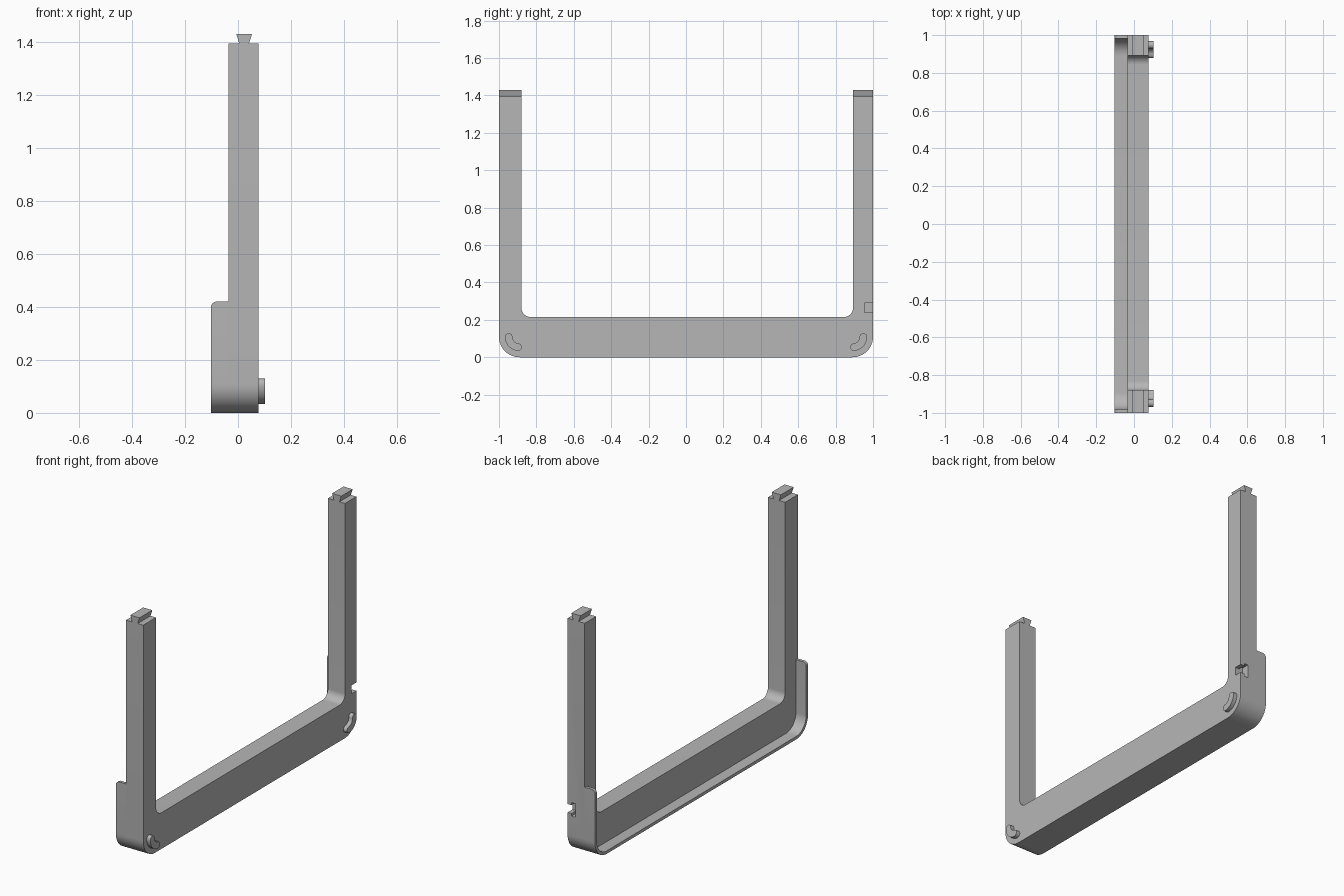
import bpy, bmesh
from math import sin, cos, radians

cube = bpy.data.objects.get("Cube")
if cube:
    bpy.data.objects.remove(cube, do_unlink=True)

grey = bpy.data.materials.new("plain grey")
grey.use_nodes = True
grey.diffuse_color = (0.47, 0.47, 0.47, 1)
grey.node_tree.nodes["Principled BSDF"].inputs["Base Color"].default_value = grey.diffuse_color

FACE_X, STEP_X, LIP_X = 0.078, -0.035, -0.102   # outer face, frame back, lip edge
OUTER_R, INNER_R = 0.11, 0.05
FLOOR, SHOULDER, TIP = 0.215, 1.393, 1.43
LIP_TOP, WALL = 0.42, 0.018
FRONT_IN, BACK_IN = -0.88, 0.893                # inner faces of the two posts


def arc(cy, cz, r, a0, a1, n=12):
    """Points along a circular arc, angles in degrees."""
    steps = [radians(a0 + (a1 - a0) * i / n) for i in range(n + 1)]
    return [(cy + r * cos(a), cz + r * sin(a)) for a in steps]


def prism(name, profile, lo, hi, axis):
    """Extrude a closed profile along x (profile is y,z) or y (profile is x,z)."""
    place = (lambda p, t: (t, p[0], p[1])) if axis == "x" else (lambda p, t: (p[0], t, p[1]))
    bm = bmesh.new()
    face = bm.faces.new([bm.verts.new(place(p, lo)) for p in profile])
    result = bmesh.ops.extrude_face_region(bm, geom=[face])
    moved = [v for v in result["geom"] if isinstance(v, bmesh.types.BMVert)]
    bmesh.ops.translate(bm, verts=moved, vec=place((0, 0), hi - lo))
    bmesh.ops.recalc_face_normals(bm, faces=bm.faces)
    mesh = bpy.data.meshes.new(name)
    bm.to_mesh(mesh)
    bm.free()
    mesh.materials.append(grey)
    obj = bpy.data.objects.new(name, mesh)
    bpy.context.collection.objects.link(obj)
    return obj


def activate(obj):
    bpy.ops.object.select_all(action="DESELECT")
    obj.select_set(True)
    bpy.context.view_layer.objects.active = obj


def smooth(obj):
    activate(obj)
    bpy.ops.object.shade_smooth_by_angle(angle=radians(30))


def rounded_u(offset):
    """Outer U outline from front to back, moved inward by offset."""
    c, r = 1 - OUTER_R, OUTER_R - offset
    return arc(-c, OUTER_R, r, 180, 270) + arc(c, OUTER_R, r, 270, 360)


# U-shaped frame with two posts
inner_z = FLOOR + INNER_R
outline = [(-1, SHOULDER)] + rounded_u(0) + [(1, SHOULDER), (BACK_IN, SHOULDER)]
outline += arc(BACK_IN - INNER_R, inner_z, INNER_R, 0, -90)
outline += arc(FRONT_IN + INNER_R, inner_z, INNER_R, 270, 180)
outline += [(FRONT_IN, SHOULDER)]
frame = prism("frame", outline, STEP_X, FACE_X, "x")

# T-shaped slot in the back post
mouth, neck, deep = FACE_X + 0.02, 0.052, 0.026
slot = [(mouth, 0.24), (neck, 0.24), (neck, 0.225), (deep, 0.225),
        (deep, 0.305), (neck, 0.305), (neck, 0.29), (mouth, 0.29)]
cutter = prism("slot_cutter", slot, 0.955, 1.05, "y")
cutter.hide_render = True
activate(frame)
cut = frame.modifiers.new("slot", "BOOLEAN")
cut.operation, cut.solver, cut.object = "DIFFERENCE", "EXACT", cutter
bpy.ops.object.modifier_apply(modifier=cut.name)
bpy.data.objects.remove(cutter, do_unlink=True)
smooth(frame)

# Thin lip around the outside, with rounded upper corners
inside = 1 - WALL
strip = [(-1, LIP_TOP)] + rounded_u(0) + [(1, LIP_TOP), (inside, LIP_TOP)]
strip += rounded_u(WALL)[::-1] + [(-inside, LIP_TOP)]
lip = prism("outer_lip", strip, LIP_X, STEP_X, "x")
bm = bmesh.new()
bm.from_mesh(lip.data)
corners = [e for e in bm.edges
           if all(v.co.z > LIP_TOP - 0.001 and v.co.x < LIP_X + 0.001 for v in e.verts)]
bmesh.ops.bevel(bm, geom=corners, offset=0.022, segments=6, profile=0.5, affect="EDGES")
bm.to_mesh(lip.data)
bm.free()
smooth(lip)

# Dovetail tongues on the post tops
tongue = [(0.005, SHOULDER), (0.041, SHOULDER), (0.053, TIP), (-0.007, TIP)]
prism("front_dovetail", tongue, -1, FRONT_IN, "y")
prism("back_dovetail", tongue, BACK_IN, 1, "y")

# Curved pegs near the lower corners
cy, cz, r, half = -0.893, 0.109, 0.055, 0.02
a0, a1 = 180, 265
end_y, end_z = cy + r * cos(radians(a1)), cz + r * sin(radians(a1))
peg = arc(cy, cz, r + half, a0, a1)
peg += arc(end_y, end_z, half, a1, a1 + 180, 8)[1:]
peg += arc(cy, cz, r - half, a1, a0)[1:]
peg += arc(cy - r, cz, half, 0, 180, 8)[1:-1]
for name, side in (("front_peg", 1), ("back_peg", -1)):
    smooth(prism(name, [(side * y, z) for y, z in peg], FACE_X, 0.102, "x"))
